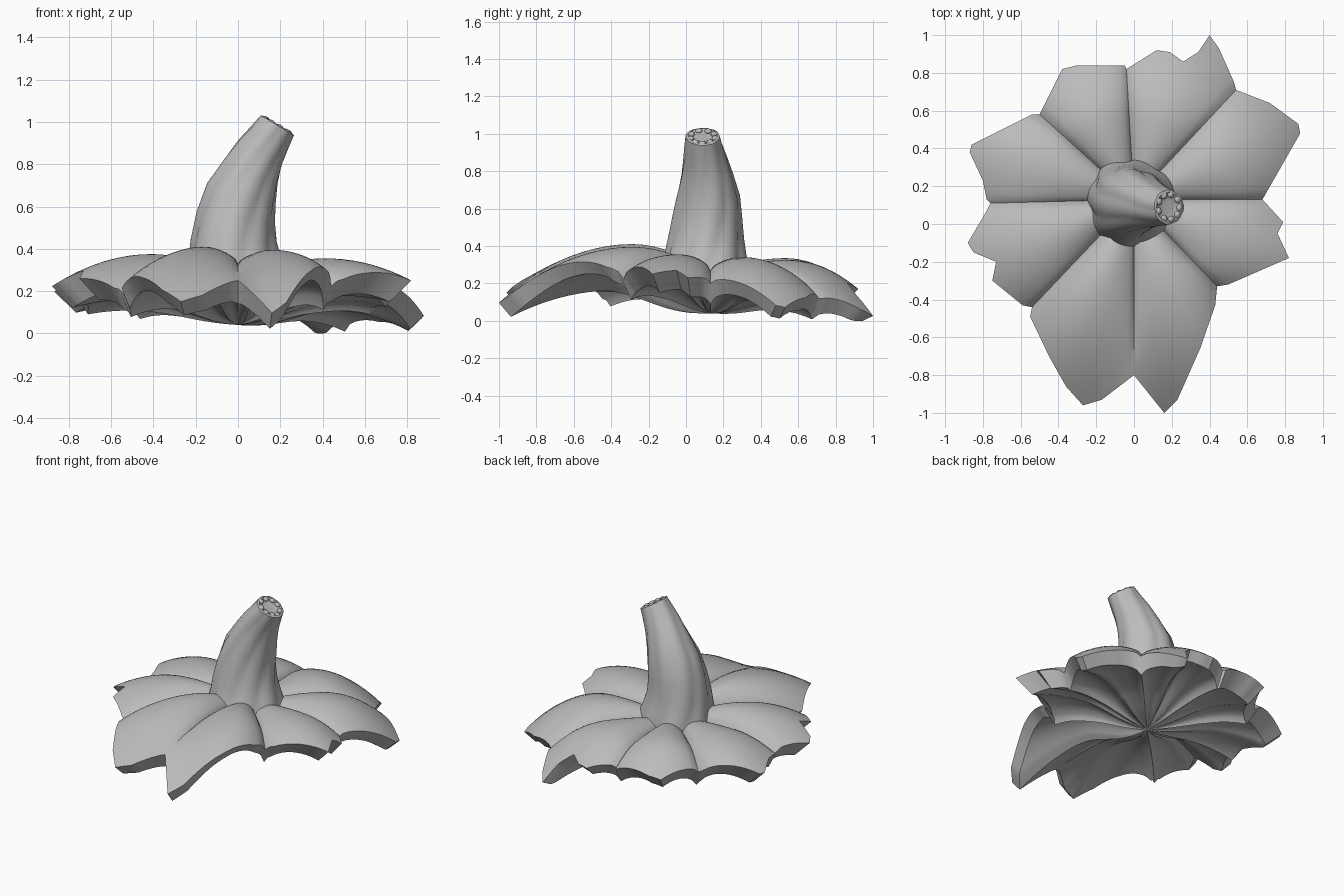
import bpy, bmesh, math, random
from mathutils import Vector, Matrix

if "Cube" in bpy.data.objects:
    bpy.data.objects.remove(bpy.data.objects["Cube"])

random.seed(4)
mat = bpy.data.materials.new("plain_grey")
mat.diffuse_color = (0.5, 0.5, 0.5, 1)
mat.use_nodes = True
mat.node_tree.nodes["Principled BSDF"].inputs["Base Color"].default_value = mat.diffuse_color


def finish(bm, name, angle=35):
    bmesh.ops.remove_doubles(bm, verts=bm.verts, dist=0.0005)
    bmesh.ops.recalc_face_normals(bm, faces=bm.faces)
    me = bpy.data.meshes.new(name)
    bm.to_mesh(me)
    bm.free()
    ob = bpy.data.objects.new(name, me)
    bpy.context.collection.objects.link(ob)
    me.materials.append(mat)
    bpy.ops.object.select_all(action='DESELECT')
    ob.select_set(True)
    bpy.context.view_layer.objects.active = ob
    bpy.ops.object.shade_smooth_by_angle(angle=math.radians(angle))
    return ob


# Lobes counter-clockwise: crest (peak z, rim radius, rim z), rim edge thickness,
# closing groove (peak z, rim radius, rim z), ragged rim ending on the closing notch
START = (.68, .13)
LOBES = [
    ((.34, .95, .08), .06, (.26, .79, .12),
     [(.88, .48), (.87, .53), (.72, .64), (.54, .71)]),
    ((.325, .957, .03), .05, (.26, .69, .18),
     [(.53, .75), (.45, .93), (.40, 1.0), (.34, .91), (.26, .86), (.19, .91), (.12, .92),
      (-.04, .82)]),
    ((.335, .77, .20), .10, (.26, .67, .18),
     [(-.05, .84), (-.30, .84), (-.38, .82), (-.50, .58)]),
    ((.335, .91, .20), .10, (.28, .76, .20),
     [(-.54, .58), (-.86, .42), (-.87, .38), (-.80, .23), (-.78, .13), (-.76, .11)]),
    ((.375, .91, .24), .10, (.29, .78, .19),
     [(-.78, .07), (-.88, -.10), (-.85, -.15), (-.73, -.20), (-.75, -.30), (-.59, -.43),
      (-.54, -.44)]),
    ((.41, 1.12, .16), .06, (.33, .93, .25),
     [(-.55, -.49), (-.45, -.70), (-.36, -.86), (-.27, -.96), (-.17, -.93), (0, -.80)]),
    ((.395, 1.13, .14), .06, (.29, .64, .22),
     [(.16, -1.0), (.23, -.93), (.35, -.66), (.43, -.43), (.44, -.33)]),
    ((.355, .88, .25), .10, (.27, .68, .20),
     [(.50, -.32), (.82, -.18), (.76, -.05), (.79, .01), START]),
]
CENTRE = Vector((0, .13))
TOP0, LOW0, PEAK_R = .24, .04, .45
ROWS = 18


def profile(r, prof):
    """Height of a crest or groove line at distance r from the centre."""
    peak, rim_r, rim_z = prof
    if r < PEAK_R:
        return peak - (peak - TOP0) * ((PEAK_R - r) / PEAK_R) ** 2
    return peak - (peak - rim_z) * ((r - PEAK_R) / (rim_r - PEAK_R)) ** 2


def column(p, t, g0, crest, g1, edge):
    """Points down one radial slice: top outwards, then underside inwards."""
    w = math.sin(math.pi * t) ** .6
    soft = .85 * math.sin(math.pi * t)
    d = p - CENTRE

    def top_z(s, w):
        r = s * d.length
        groove = profile(r, g0) * (1 - t) + profile(r, g1) * t
        return max(.015, groove * (1 - w) + profile(r, crest) * w)

    rim, soft_rim = top_z(1, w), top_z(1, soft)
    low_rim = max(0, rim - (.11 * (1 - w) + edge * w))
    inset = .05 * (1 - w) + (edge + .01) * w
    hollow = .52 - .16 * d.y / d.length
    top, low = [], []
    for i in range(1, ROWS + 1):
        s = i / ROWS
        z = top_z(s, w)
        q = CENTRE + d * s
        top.append((q.x, q.y, z))
        arch = top_z(s, soft) - (TOP0 + (soft_rim - TOP0) * s)
        e = min(1, s / .55)
        e = e * e * (3 - 2 * e)
        q = CENTRE + d * s * (1 - inset / d.length)
        low.append((q.x, q.y, max(0, LOW0 + (low_rim - LOW0) * s + hollow * arch * e)))
    return top + low[::-1]


# Lobed rind slab: top surface, slanted cut wall, underside
bm = bmesh.new()
grid = []
prev, g0 = Vector(START), LOBES[-1][2]
for crest, edge, g1, pts in LOBES:
    chain = [prev] + [Vector(p) for p in pts]
    a0, a1 = chain[0] - CENTRE, chain[-1] - CENTRE
    span = abs(a0.angle_signed(a1))
    for p, q in zip(chain, chain[1:]):
        n = max(1, round((q - p).length / .03))
        for k in range(n):
            v = p.lerp(q, k / n)
            t = min(1, max(0, -a0.angle_signed(v - CENTRE) / span))
            grid.append([bm.verts.new(c) for c in column(v, t, g0, crest, g1, edge)])
    prev, g0 = chain[-1], g1
top_c = bm.verts.new((CENTRE.x, CENTRE.y, TOP0))
low_c = bm.verts.new((CENTRE.x, CENTRE.y, LOW0))
for j, a in enumerate(grid):
    b = grid[(j + 1) % len(grid)]
    for i in range(len(a) - 1):
        bm.faces.new((a[i], a[i + 1], b[i + 1], b[i]))
    bm.faces.new((top_c, a[0], b[0]))
    bm.faces.new((low_c, b[-1], a[-1]))
finish(bm, "lobed_rind")

# Curved stem: centre x, y, z, radius, lean in degrees
RINGS = [(-.01, .105, .20, .25, 0), (-.012, .105, .28, .235, 0), (-.02, .108, .36, .212, 0),
         (-.025, .11, .44, .197, 2), (-.015, .115, .55, .182, 8), (.012, .12, .66, .167, 18),
         (.06, .115, .77, .138, 26), (.105, .105, .86, .117, 30), (.15, .095, .93, .101, 31),
         (.185, .09, .985, .09, 31)]
SEG = 72
bm = bmesh.new()
loops = []


def add_ring(x, y, z, r, lean, ridge, twist):
    m = Matrix.Translation((x, y, z)) @ Matrix.Rotation(math.radians(lean), 4, 'Y')
    ring = []
    for k in range(SEG):
        a = 2 * math.pi * k / SEG
        w = abs(math.sin(4 * (a - twist))) ** .7 - .6
        w += .35 * math.sin(3 * a + 1)
        rr = r * (1 + ridge * w)
        ring.append(bm.verts.new(m @ Vector((rr * math.cos(a), rr * math.sin(a), 0))))
    loops.append(ring)
    return m


for i, (x, y, z, r, lean) in enumerate(RINGS):
    f = i / (len(RINGS) - 1)
    end = add_ring(x, y, z, r, lean, .10 - .05 * f, 1.1 * f)
# recessed cut end
for r, h in ((.078, .004), (.058, -.008), (.03, -.010)):
    c = end @ Vector((0, 0, h))
    add_ring(c.x, c.y, c.z, r, 31, .05, 1.1)
for a, b in zip(loops, loops[1:]):
    for k in range(SEG):
        bm.faces.new((a[k], a[(k + 1) % SEG], b[(k + 1) % SEG], b[k]))
bm.faces.new(loops[-1])
bm.faces.new(loops[0])
finish(bm, "stem", 40)

# Small nodules around the cut end of the stem
bm = bmesh.new()
for k in range(9):
    a = 2 * math.pi * (k + random.uniform(-.15, .15)) / 9
    m = end @ Matrix.Rotation(a, 4, 'Z') @ Matrix.Translation((.066, 0, -.002))
    m = m @ Matrix.Diagonal((.017, .02, .012, 1))
    bmesh.ops.create_icosphere(bm, subdivisions=2, radius=1, matrix=m)
finish(bm, "stem_end_nodules", 60)
